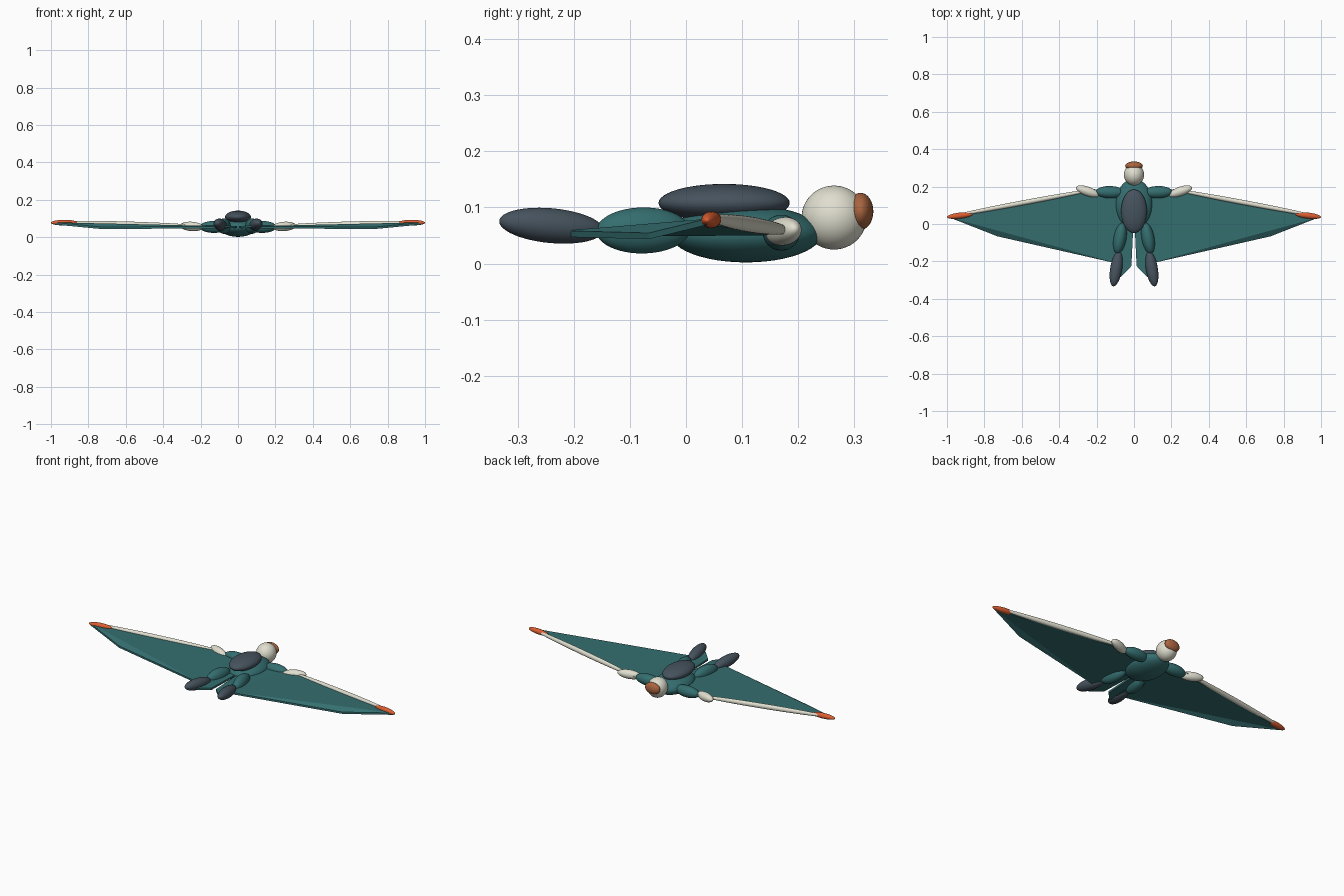
import bpy
import bmesh
from mathutils import Vector

cube = bpy.data.objects.get("Cube")
if cube:
    bpy.data.objects.remove(cube, do_unlink=True)


def material(name, rgb):
    m = bpy.data.materials.new(name)
    m.use_nodes = True
    m.diffuse_color = (*rgb, 1)
    m.node_tree.nodes["Principled BSDF"].inputs["Base Color"].default_value = (*rgb, 1)
    return m


TEAL = material("teal fabric", (0.035, 0.155, 0.16))
SLATE = material("dark slate", (0.06, 0.085, 0.11))
WHITE = material("off white", (0.74, 0.73, 0.62))
ORANGE = material("orange", (0.70, 0.11, 0.03))
COPPER = material("copper visor", (0.40, 0.13, 0.05))


def ellipsoid(name, centre, radii, mat, along=None):
    """Smooth ellipsoid; local y is turned to the 'along' direction if given."""
    bpy.ops.mesh.primitive_uv_sphere_add(segments=40, ring_count=24, location=centre)
    ob = bpy.context.object
    ob.name = name
    ob.scale = radii
    if along:
        ob.rotation_euler = Vector(along).to_track_quat('Y', 'Z').to_euler()
    ob.data.materials.append(mat)
    bpy.ops.object.shade_smooth()
    return ob


def limb(name, side, start, end, width, height, mat):
    """Ellipsoid stretched between two points, on the given side."""
    a = Vector((start[0] * side, start[1], start[2]))
    b = Vector((end[0] * side, end[1], end[2]))
    return ellipsoid(name, (a + b) / 2, (width, (b - a).length / 2, height), mat, b - a)


def membrane(name, side, outline, thickness, mat):
    """Flat-faced fabric panel of the given thickness."""
    bm = bmesh.new()
    top, bottom = [
        [bm.verts.new((x * side, y, z + h)) for x, y, z in outline]
        for h in (thickness / 2, -thickness / 2)]
    # fan from the rear root corner
    for i in range(1, len(outline) - 1):
        bm.faces.new((top[0], top[i], top[i + 1]))
        bm.faces.new((bottom[0], bottom[i + 1], bottom[i]))
    for i in range(len(outline)):
        j = (i + 1) % len(outline)
        bm.faces.new((top[i], bottom[i], bottom[j], top[j]))
    bmesh.ops.recalc_face_normals(bm, faces=bm.faces)
    me = bpy.data.meshes.new(name)
    bm.to_mesh(me)
    bm.free()
    me.materials.append(mat)
    ob = bpy.data.objects.new(name, me)
    bpy.context.collection.objects.link(ob)
    return ob


# Body, pack and head
ellipsoid("torso", (0, 0.107, 0.053), (0.098, 0.135, 0.051), TEAL)
ellipsoid("back_pack", (0, 0.068, 0.108), (0.069, 0.117, 0.034), SLATE)
ellipsoid("helmet", (0, 0.264, 0.082), (0.054, 0.058, 0.057), WHITE)
ellipsoid("visor", (0, 0.311, 0.093), (0.047, 0.023, 0.033), COPPER)

for word, s in (("left", 1), ("right", -1)):
    # Arms
    limb(word + "_upper_arm", s, (0.05, 0.168, 0.055), (0.205, 0.172, 0.055), 0.033, 0.032, TEAL)
    limb(word + "_forearm", s, (0.185, 0.152, 0.053), (0.31, 0.196, 0.062), 0.025, 0.025, WHITE)

    # Legs
    limb(word + "_thigh", s, (0.06, 0.006, 0.060), (0.09, -0.16, 0.058), 0.034, 0.041, TEAL)
    limb(word + "_boot", s, (0.08, -0.147, 0.059), (0.111, -0.333, 0.076), 0.032, 0.031, SLATE)

    # Stiffened leading edge and its tip
    limb(word + "_leading_edge", s, (0.2, 0.187, 0.058), (0.97, 0.043, 0.081), 0.013, 0.014, WHITE)
    limb(word + "_wing_tip", s, (0.862, 0.053, 0.079), (1.0, 0.037, 0.077), 0.016, 0.015, ORANGE)

    # Fabric panels
    membrane(word + "_wing", s, [
        (0.06, -0.218, 0.053), (0.73, -0.066, 0.049), (0.99, 0.036, 0.074),
        (0.2, 0.178, 0.056), (0.06, 0.16, 0.056)], 0.011, TEAL)
    membrane(word + "_tail_panel", s, [
        (0.014, -0.225, 0.053), (0.072, -0.285, 0.058),
        (0.08, -0.02, 0.055), (0.004, -0.02, 0.055)], 0.011, TEAL)
